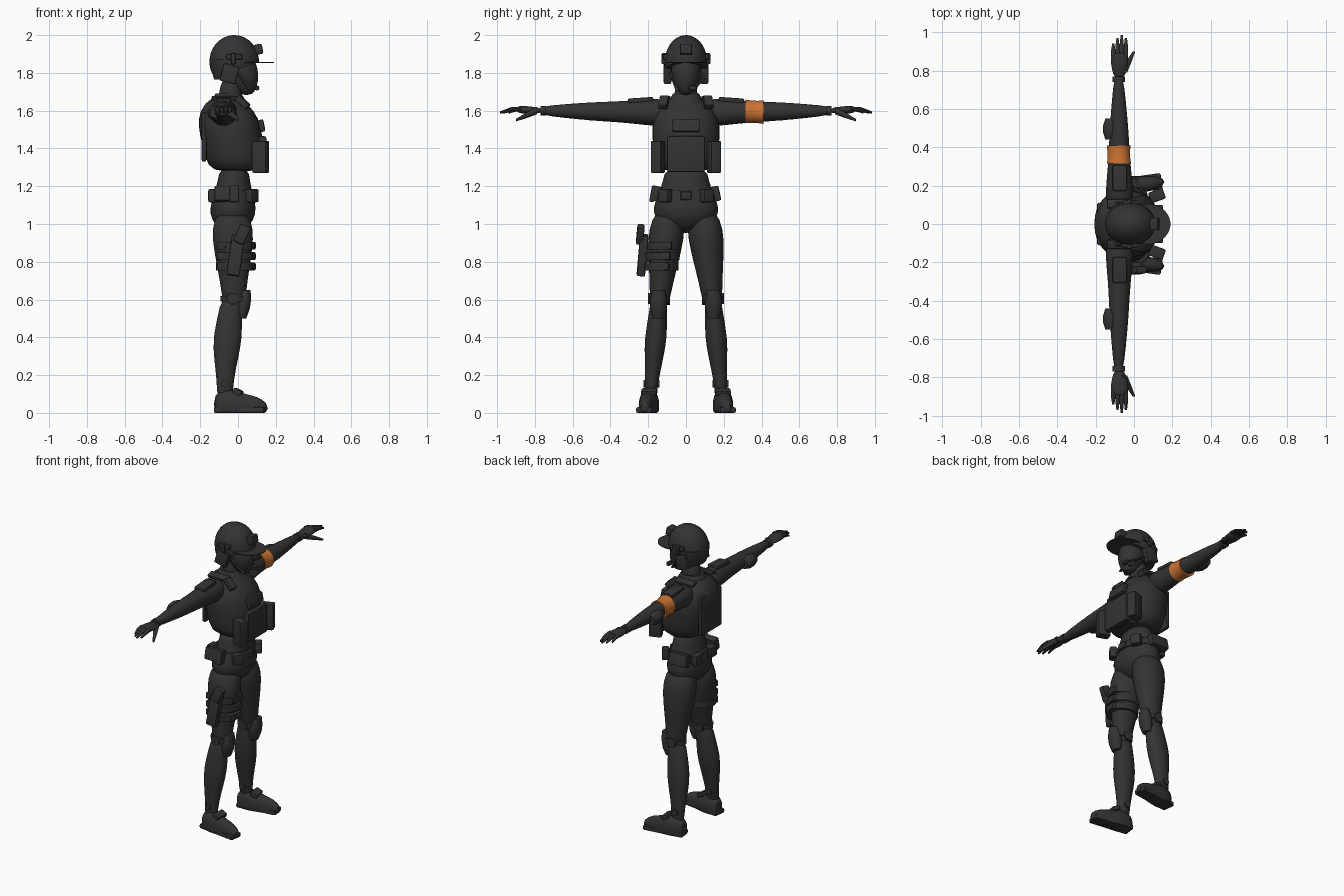
import bpy
import bmesh
import math
from mathutils import Matrix, Vector, Euler

cube = bpy.data.objects.get("Cube")
if cube:
    bpy.data.objects.remove(cube, do_unlink=True)


def make_material(name, colour):
    material = bpy.data.materials.new(name)
    material.use_nodes = True
    material.diffuse_color = colour
    material.node_tree.nodes["Principled BSDF"].inputs["Base Color"].default_value = colour
    return material


charcoal = make_material("charcoal", (0.033, 0.033, 0.033, 1))
orange = make_material("orange", (0.6, 0.17, 0.03, 1))


def finish(name, bm, mirror=False, smooth=False, material=charcoal):
    """Turn a bmesh into a shaded object, optionally mirrored left to right."""
    bmesh.ops.recalc_face_normals(bm, faces=bm.faces)
    mesh = bpy.data.meshes.new(name)
    bm.to_mesh(mesh)
    bm.free()
    mesh.materials.append(material)
    obj = bpy.data.objects.new(name, mesh)
    bpy.context.collection.objects.link(obj)
    bpy.ops.object.select_all(action="DESELECT")
    obj.select_set(True)
    bpy.context.view_layer.objects.active = obj
    bpy.ops.object.shade_smooth_by_angle(angle=math.radians(50 if smooth else 35))
    if mirror:
        modifier = obj.modifiers.new("mirror", "MIRROR")
        modifier.use_axis = (False, True, False)
        modifier.use_mirror_merge = False
    if smooth:
        modifier = obj.modifiers.new("subdivision", "SUBSURF")
        modifier.levels = modifier.render_levels = 1


def tube(name, start, end, radii, aspect=(1, 1), bow=(0, 0, 0), power=1, sides=16, **options):
    """Skin evenly spaced rings from start to end, square to the main axis and never below ground."""
    start, end, bow = Vector(start), Vector(end), Vector(bow)
    along = end - start
    main = max(range(3), key=lambda axis: abs(along[axis]))
    first, second = [axis for axis in range(3) if axis != main]
    bm = bmesh.new()
    loops = []
    for step, radius in enumerate(radii):
        t = step / (len(radii) - 1)
        centre = start + along * t + bow * math.sin(math.pi * t)
        loop = []
        for side in range(sides):
            angle = math.tau * (side + 0.5) / sides
            c, s = math.cos(angle), math.sin(angle)
            point = centre.copy()
            point[first] += math.copysign(abs(c) ** power, c) * radius * aspect[0]
            point[second] += math.copysign(abs(s) ** power, s) * radius * aspect[1]
            point.z = max(point.z, 0)
            loop.append(bm.verts.new(point))
        loops.append(loop)
    for low, high in zip(loops, loops[1:]):
        for side in range(sides):
            after = (side + 1) % sides
            bm.faces.new((low[side], low[after], high[after], high[side]))
    bm.faces.new(loops[0])
    bm.faces.new(loops[-1])
    finish(name, bm, **options)


def box(name, centre, size, turn=(0, 0, 0), bevel=0.01, **options):
    """Rounded block, turned by degrees."""
    bm = bmesh.new()
    bmesh.ops.create_cube(bm, size=1)
    bmesh.ops.scale(bm, vec=size, verts=bm.verts)
    bmesh.ops.bevel(bm, geom=bm.edges[:], offset=bevel, segments=2, affect="EDGES", profile=0.6)
    rotation = Euler([math.radians(angle) for angle in turn]).to_matrix().to_4x4()
    bm.transform(Matrix.Translation(centre) @ rotation)
    finish(name, bm, **options)


# Options shared by many parts
paired = {"mirror": True}
organic = {"smooth": True}
paired_organic = {"mirror": True, "smooth": True}

# Body
tube("hips", start=(-0.03, 0, 0.95), end=(-0.02, 0, 1.3),
     radii=(0.07, 0.17, 0.18, 0.15, 0.12, 0.12), aspect=(0.7, 1), **organic)
tube("thigh", start=(-0.03, 0.09, 1.08), end=(-0.02, 0.145, 0.54),
     radii=(0.07, 0.1, 0.09, 0.074, 0.058, 0.05), aspect=(1.15, 1), **paired_organic)
tube("calf", start=(-0.03, 0.14, 0.62), end=(-0.07, 0.19, 0.06),
     radii=(0.046, 0.05, 0.061, 0.05, 0.034, 0.034), aspect=(1.3, 1), bow=(-0.01, 0, 0), **paired_organic)
tube("neck", start=(-0.05, 0, 1.6), end=(-0.03, 0, 1.78), radii=(0.07, 0.06, 0.06), **organic)
tube("head", start=(0.045, 0, 1.68), end=(0, 0, 1.88),
     radii=(0.03, 0.06, 0.078, 0.08, 0.08), aspect=(1.15, 1), **organic)
tube("arm", start=(-0.075, 0.08, 1.59), end=(-0.08, 0.78, 1.6),
     radii=(0.085, 0.068, 0.056, 0.05, 0.037, 0.024), **paired_organic)

# Hands
tube("glove_cuff", start=(-0.08, 0.74, 1.6), end=(-0.08, 0.77, 1.6),
     radii=(0.033, 0.033), aspect=(1, 0.8), **paired)
tube("palm", start=(-0.077, 0.76, 1.6), end=(-0.075, 0.9, 1.607),
     radii=(0.028, 0.04, 0.048, 0.042), aspect=(1, 0.45), **paired_organic)
for index, (finger, reach) in enumerate((("little", 0.94), ("ring", 0.97), ("middle", 0.985), ("index", 0.97))):
    x = -0.108 + index * 0.022
    tube(finger + "_finger", start=(x, 0.87, 1.61), end=(x, reach, 1.59),
         radii=(0.012, 0.012, 0.006), bow=(0, 0, 0.006), sides=10, **paired)
tube("thumb", start=(-0.055, 0.79, 1.6), end=(0, 0.9, 1.55), radii=(0.02, 0.015, 0.007), **paired)

# Boots
tube("boot", start=(-0.13, 0.185, 0.04), end=(0.16, 0.22, 0.02),
     radii=(0.06, 0.09, 0.09, 0.07, 0.065, 0.03), aspect=(0.6, 1), power=0.8, **paired_organic)
box("sole", centre=(0.01, 0.205, 0.015), size=(0.27, 0.085, 0.03), turn=(0, 0, 8), **paired)
box("boot_strap", centre=(0, 0.195, 0.11), size=(0.05, 0.085, 0.03), turn=(0, 25, 8), **paired)
tube("ankle_disc", start=(-0.07, 0.14, 0.155), end=(-0.07, 0.226, 0.155), radii=(0.02, 0.02), **paired)

# Vest
tube("vest", start=(-0.005, 0, 1.27), end=(-0.07, 0, 1.68),
     radii=(0.155, 0.172, 0.18, 0.185, 0.165, 0.08), aspect=(0.92, 1), power=0.9, **organic)
tube("collar", start=(-0.05, 0, 1.64), end=(-0.05, 0, 1.69), radii=(0.1, 0.07))
box("chest_panel", centre=(0.125, 0, 1.52), size=(0.03, 0.145, 0.065), turn=(0, -12, 0))
box("front_plate", centre=(0.13, 0, 1.37), size=(0.04, 0.2, 0.19))
box("vest_pouch", centre=(0.12, 0.148, 1.355), size=(0.08, 0.058, 0.17), turn=(0, 0, 20), **paired)
box("strap_pouch", centre=(0.025, 0.118, 1.645), size=(0.08, 0.05, 0.035), turn=(0, 42, 12), **paired)
box("shoulder_strap", centre=(-0.07, 0.105, 1.665), size=(0.14, 0.05, 0.02), turn=(-15, 0, 0), **paired)
box("back_plate", centre=(-0.18, 0, 1.46), size=(0.025, 0.22, 0.26))

# Arm gear
box("shoulder_pad", centre=(-0.075, 0.24, 1.656), size=(0.075, 0.135, 0.025), turn=(-4, 0, 0), **paired)
tube("elbow_pad", start=(-0.12, 0.44, 1.59), end=(-0.12, 0.55, 1.59),
     radii=(0.03, 0.042, 0.042, 0.03), **paired)
tube("armband", start=(-0.078, 0.315, 1.596), end=(-0.08, 0.41, 1.592),
     radii=(0.064, 0.06, 0.06, 0.063), material=orange)

# Helmet: a dome cut along a tilted rim
bm = bmesh.new()
bmesh.ops.create_uvsphere(bm, u_segments=32, v_segments=20, radius=1)
bmesh.ops.scale(bm, vec=(0.131, 0.112, 0.14), verts=bm.verts)
bmesh.ops.translate(bm, vec=(-0.02, 0, 1.86), verts=bm.verts)
bmesh.ops.bisect_plane(bm, geom=bm.verts[:] + bm.edges[:] + bm.faces[:], plane_co=(0.1, 0, 1.855),
                       plane_no=(0.35, 0, -1), clear_outer=True)
bmesh.ops.holes_fill(bm, edges=bm.edges, sides=0)
finish("helmet", bm)
tube("helmet_back_guard", start=(-0.06, 0, 1.765), end=(-0.065, 0, 1.87),
     radii=(0.09, 0.107, 0.11), aspect=(0.75, 1))
tube("brim", start=(0.07, 0, 1.852), end=(0.07, 0, 1.858), radii=(0.12, 0.12), aspect=(1, 0.88), sides=32)
box("front_mount", centre=(0.108, 0, 1.925), size=(0.045, 0.065, 0.055), turn=(0, -10, 0))
box("side_rail", centre=(-0.02, 0.11, 1.885), size=(0.085, 0.025, 0.03), **paired)
box("rail_clamp", centre=(-0.025, 0.115, 1.875), size=(0.025, 0.03, 0.06), **paired)
box("ear_cup", centre=(-0.045, 0.098, 1.795), size=(0.085, 0.04, 0.095), turn=(0, 15, 0), **paired)
tube("chin_strap", start=(0, 0.08, 1.8), end=(0.07, 0.045, 1.705), radii=(0.01, 0.01), **paired)
tube("microphone_arm", start=(-0.02, 0.1, 1.775), end=(0.09, 0.05, 1.725), radii=(0.006, 0.006))
box("microphone", centre=(0.1, 0.035, 1.72), size=(0.025, 0.04, 0.025))

# Belt
tube("belt", start=(-0.03, 0, 1.13), end=(-0.03, 0, 1.18), radii=(0.165, 0.15), aspect=(0.75, 1))
box("belt_buckle", centre=(0.09, 0, 1.15), size=(0.025, 0.06, 0.045))
box("front_belt_pouch", centre=(0.075, 0.11, 1.15), size=(0.045, 0.065, 0.07), turn=(0, 0, 35), **paired)
box("hip_pouch", centre=(-0.06, 0.155, 1.16), size=(0.13, 0.05, 0.08), turn=(12, 0, 0), **paired)
box("rear_pouch", centre=(-0.135, 0.075, 1.15), size=(0.045, 0.07, 0.07), **paired)
box("radio", centre=(-0.02, -0.175, 1.16), size=(0.05, 0.025, 0.09), turn=(-10, 0, 0))

# Thigh rig and holster on the right leg
for index, label in enumerate(("upper", "middle", "lower")):
    height = 0.885 - index * 0.055
    across = -0.118 - index * 0.007
    tube(label + "_thigh_strap", start=(-0.015, across, height - 0.02), end=(-0.015, across, height + 0.02),
         radii=(0.093, 0.095), aspect=(1.1, 1))
    box(label + "_thigh_pouch", centre=(0.065, across, height), size=(0.045, 0.09, 0.042), turn=(0, 0, -12))
    box(label + "_rear_pouch", centre=(-0.08, -0.165, height), size=(0.05, 0.06, 0.042), turn=(0, 0, -20))
box("holster", centre=(-0.012, -0.23, 0.835), size=(0.07, 0.045, 0.22), turn=(-5, 8, 0))
box("pistol_grip", centre=(0.02, -0.242, 0.945), size=(0.06, 0.038, 0.1), turn=(-5, 25, 0))
box("holster_bracket", centre=(-0.01, -0.205, 0.85), size=(0.06, 0.04, 0.1))

# Knees
tube("knee_pad", start=(0.02, 0.145, 0.5), end=(0.04, 0.145, 0.65),
     radii=(0.03, 0.045, 0.046, 0.034), aspect=(0.8, 1), **paired)
tube("knee_disc", start=(-0.03, 0.085, 0.605), end=(-0.03, 0.2, 0.605), radii=(0.034, 0.03), **paired)
tube("knee_strap", start=(-0.02, 0.142, 0.59), end=(-0.02, 0.142, 0.62),
     radii=(0.055, 0.056), aspect=(1.35, 1), **paired)
